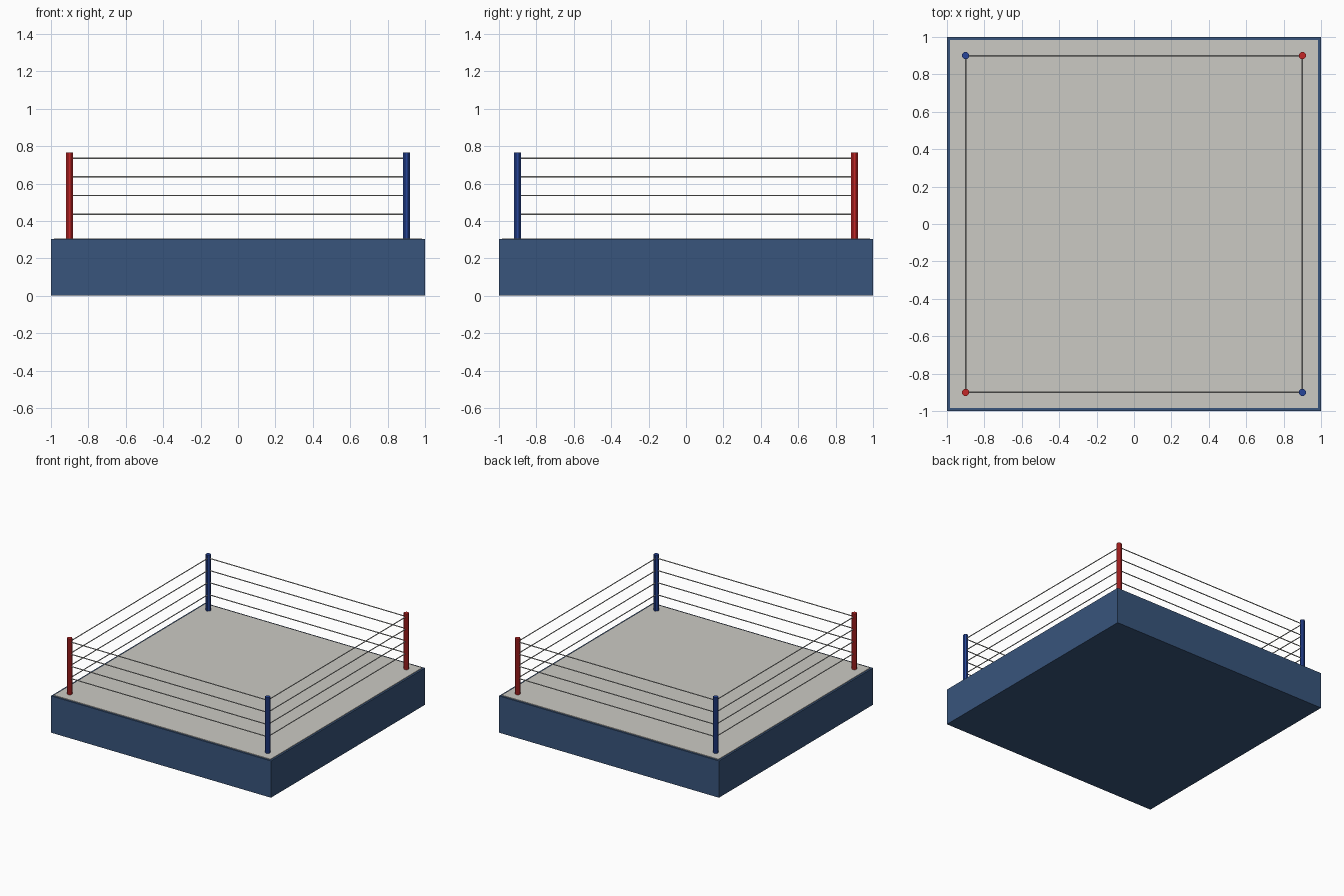
import bpy
import math
from mathutils import Vector

default = bpy.data.objects.get("Cube")
if default:
    bpy.data.objects.remove(default, do_unlink=True)


def material(name, rgb):
    mat = bpy.data.materials.new(name)
    mat.use_nodes = True
    mat.diffuse_color = (*rgb, 1)
    mat.node_tree.nodes["Principled BSDF"].inputs["Base Color"].default_value = (*rgb, 1)
    return mat


skirt_blue = material("skirt blue", (0.04, 0.09, 0.2))
canvas_grey = material("canvas grey", (0.6, 0.59, 0.55))
post_red = material("post red", (0.55, 0.02, 0.02))
post_blue = material("post blue", (0.02, 0.06, 0.32))
rope_grey = material("rope grey", (0.55, 0.55, 0.52))


def finish(name, mat):
    obj = bpy.context.object
    obj.name = name
    obj.data.materials.append(mat)
    return obj


def slab(name, half, z0, z1, mat):
    bpy.ops.mesh.primitive_cube_add(size=1, location=(0, 0, (z0 + z1) / 2))
    bpy.context.object.scale = (half * 2, half * 2, z1 - z0)
    bpy.ops.object.transform_apply(location=False, rotation=False, scale=True)
    return finish(name, mat)


def rod(name, start, end, radius, mat):
    """Flat-sided octagonal rod between two points."""
    start, end = Vector(start), Vector(end)
    axis = end - start
    bpy.ops.mesh.primitive_cylinder_add(
        vertices=8, radius=radius, depth=axis.length, location=(start + end) / 2)
    obj = bpy.context.object
    spin = Vector((0, 0, 1)).rotation_difference(axis).to_euler()
    obj.rotation_euler = (0, 0, math.pi / 8)
    bpy.ops.object.transform_apply(location=False, rotation=True, scale=False)
    obj.rotation_euler = spin
    return finish(name, mat)


# Platform and canvas
BASE_TOP, MAT_TOP, POST_TOP, REACH = 0.302, 0.307, 0.767, 0.9
slab("platform", 1.0, 0, BASE_TOP, skirt_blue)
slab("canvas", 0.985, BASE_TOP, MAT_TOP, canvas_grey)

# Corner posts, alternating colours around the ring
corners = [
    ("front_right", -REACH, -REACH), ("front_left", REACH, -REACH),
    ("back_left", REACH, REACH), ("back_right", -REACH, REACH),
]
for i, (label, x, y) in enumerate(corners):
    rod(label + "_post", (x, y, MAT_TOP), (x, y, POST_TOP), 0.02,
        post_blue if i % 2 else post_red)

# Four ropes along each side
sides = ["front", "left", "back", "right"]
for i, side in enumerate(sides):
    _, x0, y0 = corners[i]
    _, x1, y1 = corners[(i + 1) % 4]
    for level in range(4):
        z = 0.436 + 0.1 * level
        rod(f"{side}_rope_{level + 1}", (x0, y0, z), (x1, y1, z), 0.004, rope_grey)
